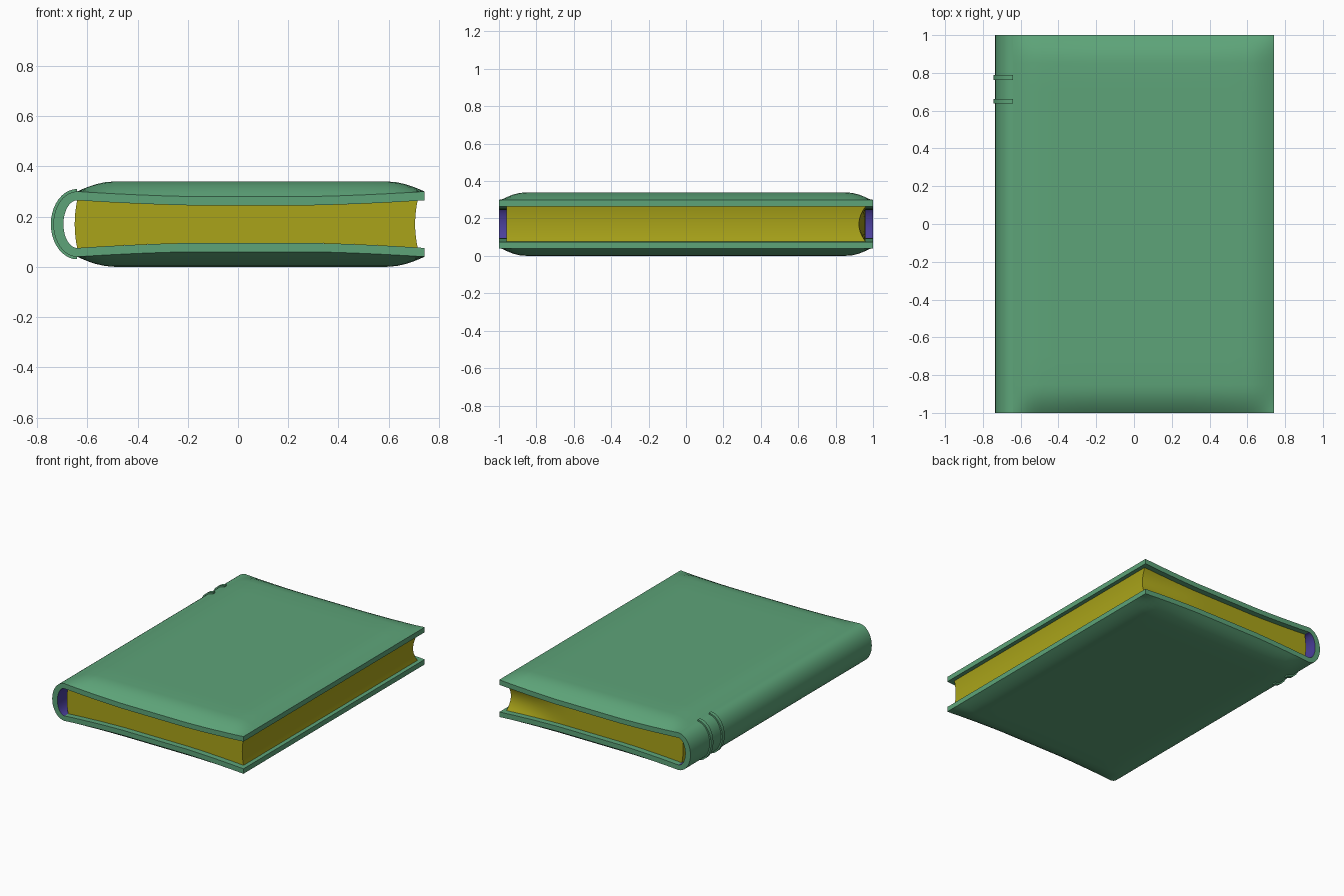
import bpy, bmesh, math

if "Cube" in bpy.data.objects:
    bpy.data.objects.remove(bpy.data.objects["Cube"])

MID = 0.17            # mid height of the book
HINGE, FORE = -0.64, 0.742


def material(name, rgb):
    m = bpy.data.materials.new(name)
    m.diffuse_color = (*rgb, 1)
    m.use_nodes = True
    m.node_tree.nodes["Principled BSDF"].inputs["Base Color"].default_value = m.diffuse_color
    return m


GREEN = material("cover_green", (0.11, 0.37, 0.19))
YELLOW = material("page_yellow", (0.40, 0.37, 0.01))
BLUE = material("lining_blue", (0.07, 0.05, 0.33))


def block(name, us, vs, pos, mats):
    """Closed solid from two skins pos(u, v, 0) and pos(u, v, 1)."""
    bm = bmesh.new()
    skins = [[[bm.verts.new(pos(u, v, w)) for v in vs] for u in us] for w in (0, 1)]
    n, k = len(us), len(vs)
    for w, s in enumerate(skins):
        for i in range(n - 1):
            for j in range(k - 1):
                f = bm.faces.new((s[i][j], s[i + 1][j], s[i + 1][j + 1], s[i][j + 1]))
                f.material_index = 1 if w == 0 and len(mats) > 1 else 0
    rim = ([(i, 0) for i in range(n)] + [(n - 1, j) for j in range(1, k)]
           + [(i, k - 1) for i in range(n - 2, -1, -1)] + [(0, j) for j in range(k - 2, 0, -1)])
    for (a, b), (c, d) in zip(rim, rim[1:] + rim[:1]):
        bm.faces.new((skins[0][a][b], skins[0][c][d], skins[1][c][d], skins[1][a][b]))
    bmesh.ops.recalc_face_normals(bm, faces=bm.faces[:])
    me = bpy.data.meshes.new(name)
    bm.to_mesh(me)
    bm.free()
    ob = bpy.data.objects.new(name, me)
    bpy.context.collection.objects.link(ob)
    for m in mats:
        me.materials.append(m)
    bpy.ops.object.select_all(action='DESELECT')
    bpy.context.view_layer.objects.active = ob
    ob.select_set(True)
    bpy.ops.object.shade_smooth_by_angle(angle=math.radians(35))
    return ob


def span(a, b, n):
    return [a + (b - a) * i / n for i in range(n + 1)]


def rim_height(x):
    """Outer edge of a board above mid height: dips in the middle."""
    t = min((x - HINGE) / 0.44, (FORE - x) / 0.44, 1)
    t = max(t, 0)
    return 0.13 - 0.02 * t * (1.5 - 0.5 * t)


def swell(d, width):
    return 1 - (1 - min(max(d, 0) / width, 1)) ** 2


# padded boards, top and bottom
steps = [0, 0.02, 0.045, 0.075, 0.11, 0.15]
xs = [HINGE + s for s in steps] + span(-0.4, 0.5, 9) + [FORE - s for s in reversed(steps)]
ys = [-1 + s for s in steps] + span(-0.7, 0.7, 6) + [1 - s for s in reversed(steps)]


def board(sign):
    def pos(x, y, w):
        h = rim_height(x)
        if w:
            h += (0.17 - h) * swell(min(x - HINGE, FORE - x), 0.15) * swell(1 - abs(y), 0.15)
        else:
            h -= 0.035
        return x, y, MID + sign * h
    return pos


block("top_board", xs, ys, board(1), [GREEN])
block("bottom_board", xs, ys, board(-1), [GREEN])


# rounded spine shell and its two raised bands
def arc_shell(rx0, rz0, rx1, rz1):
    def pos(a, y, w):
        rx, rz = (rx1, rz1) if w else (rx0, rz0)
        return HINGE - rx * math.cos(a), y, MID + rz * math.sin(a)
    return pos


angles = span(-math.pi / 2, math.pi / 2, 20)
block("spine", angles, [-1, 1], arc_shell(0.055, 0.095, 0.095, 0.13), [GREEN, BLUE])
for i, y in enumerate((0.65, 0.775)):
    block(f"spine_band_{i + 1}", angles, [y - 0.013, y + 0.013],
          arc_shell(0.085, 0.12, 0.105, 0.14), [GREEN])


# page block: rounded at the spine, hollowed at the fore edge
def page_pos(x, t, w):
    curve = 1 - t * t
    y = 0.96 if w else -0.96
    h = (rim_height(x) - 0.035) * t
    if w:
        y -= 0.035 * curve * max(0, (x - 0.3) / 0.41)
    if x == HINGE or x == 0.715:
        x -= 0.01 * curve
    return x, y, MID + h


block("pages", [HINGE] + span(-0.55, 0.65, 12) + [0.715], span(-1, 1, 10), page_pos, [YELLOW])
